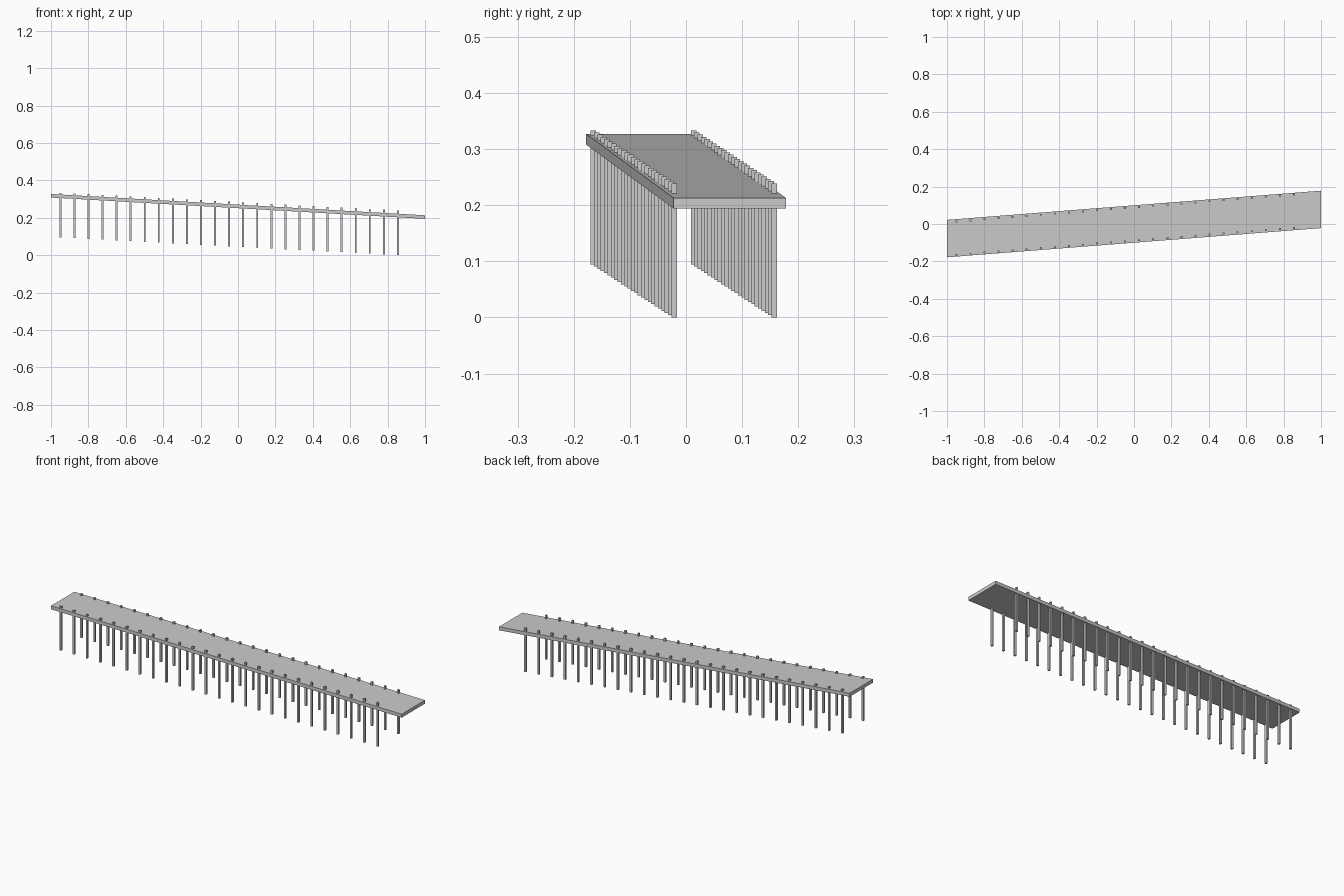
import bpy, bmesh
from mathutils import Matrix

if "Cube" in bpy.data.objects:
    bpy.data.objects.remove(bpy.data.objects["Cube"])


def box(name, size, centre):
    bm = bmesh.new()
    bmesh.ops.create_cube(bm, size=1, matrix=Matrix.Translation(centre) @ Matrix.Diagonal((*size, 1)))
    mesh = bpy.data.meshes.new(name)
    bm.to_mesh(mesh)
    bm.free()
    obj = bpy.data.objects.new(name, mesh)
    bpy.context.collection.objects.link(obj)
    return obj


# Sloping walkway deck: a slab skewed sideways and downward along its length
deck = box("deck", (2, 0.2, 0.019), (0, 0, 0.2605))
for v in deck.data.vertices:
    v.co.y += 0.078 * v.co.x
    v.co.z -= 0.057 * v.co.x

# Two rows of posts that pass through the deck and step down with it
COUNT = 25
STEP = (1.805 / (COUNT - 1), 0.144 / (COUNT - 1), -0.0945 / (COUNT - 1))
for name, y in (("front_posts", -0.165), ("back_posts", 0.0135)):
    posts = box(name, (0.010, 0.010, 0.239), (-0.95, y, 0.214))
    arr = posts.modifiers.new("row", 'ARRAY')
    arr.count = COUNT
    arr.use_relative_offset = False
    arr.use_constant_offset = True
    arr.constant_offset_displace = STEP
